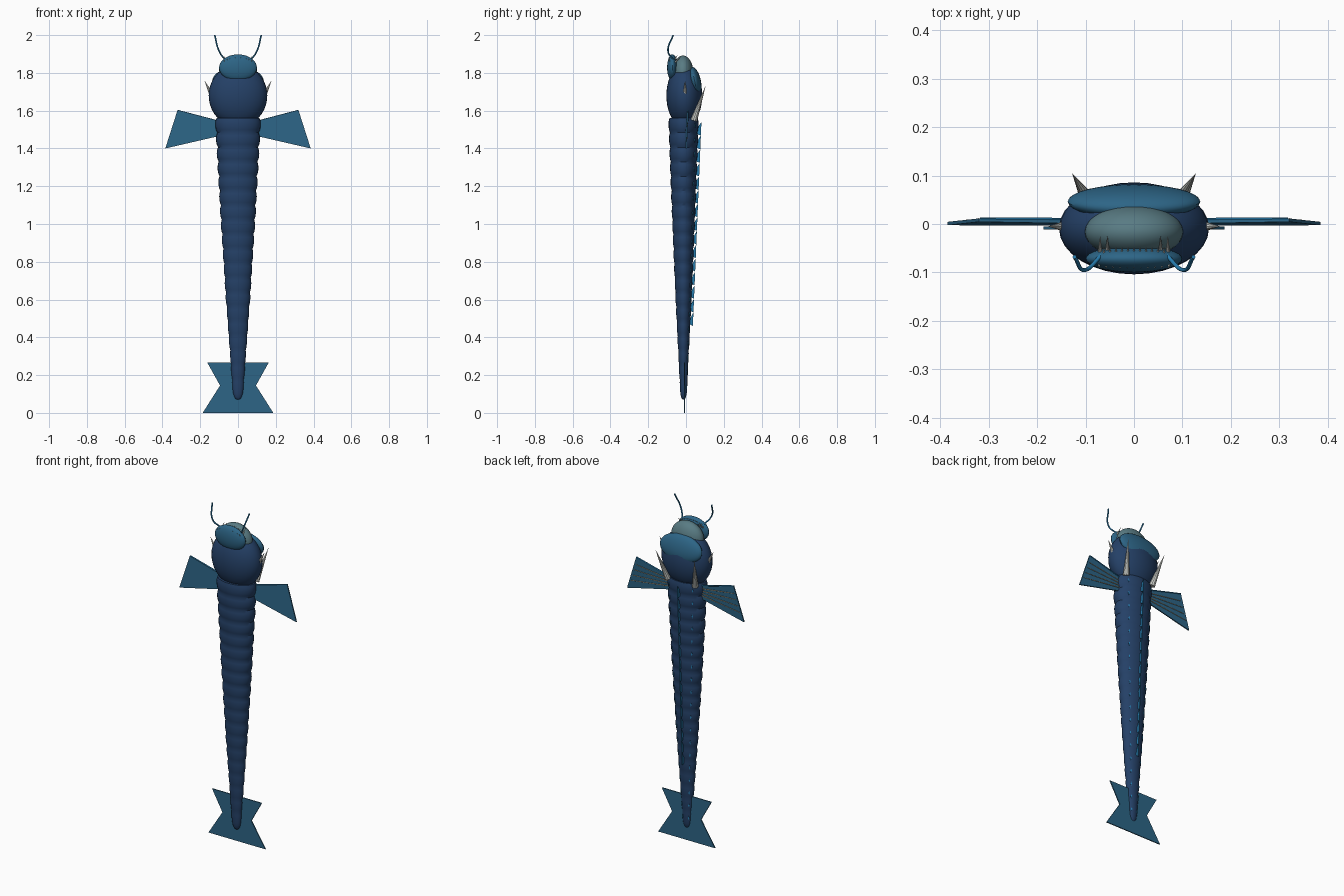
import bpy, bmesh, math
from mathutils import Vector, Matrix

if "Cube" in bpy.data.objects:
    bpy.data.objects.remove(bpy.data.objects["Cube"])


def material(name, rgb):
    m = bpy.data.materials.new(name)
    m.diffuse_color = (*rgb, 1)
    m.use_nodes = True
    m.node_tree.nodes["Principled BSDF"].inputs["Base Color"].default_value = m.diffuse_color
    return m


NAVY = material("navy skin", (0.018, 0.052, 0.135))
TEAL = material("teal blue fin", (0.026, 0.13, 0.24))
BRIGHT = material("bright blue", (0.02, 0.2, 0.42))
GREY = material("grey teal snout", (0.10, 0.20, 0.23))
BONE = material("pale bone", (0.68, 0.70, 0.66))
TAN = material("tan ray", (0.38, 0.28, 0.17))


def finish(name, bm, mat, smooth=True):
    bmesh.ops.recalc_face_normals(bm, faces=bm.faces)
    me = bpy.data.meshes.new(name)
    bm.to_mesh(me)
    bm.free()
    me.materials.append(mat)
    ob = bpy.data.objects.new(name, me)
    bpy.context.collection.objects.link(ob)
    if smooth:
        bpy.ops.object.select_all(action='DESELECT')
        ob.select_set(True)
        bpy.context.view_layer.objects.active = ob
        bpy.ops.object.shade_smooth_by_angle(angle=math.radians(35))
    return ob


def ellipsoid(name, loc, radii, mat, tilt=0):
    bm = bmesh.new()
    mx = Matrix.Translation(loc) @ Matrix.Rotation(tilt, 4, 'X') @ Matrix.Diagonal((*radii, 1))
    bmesh.ops.create_uvsphere(bm, u_segments=32, v_segments=20, radius=1, matrix=mx)
    return finish(name, bm, mat)


def add_cone(bm, a, b, r1, r2=0.0, n=8):
    a, b = Vector(a), Vector(b)
    d = b - a
    mx = Matrix.Translation((a + b) / 2) @ d.to_track_quat('Z', 'Y').to_matrix().to_4x4()
    bmesh.ops.create_cone(bm, cap_ends=True, segments=n, radius1=r1, radius2=r2,
                          depth=d.length, matrix=mx)


def add_plate(bm, pts, offset):
    """Solid plate: polygon pts swept by offset."""
    off = Vector(offset)
    f = bm.faces.new([bm.verts.new(Vector(p) - off / 2) for p in pts])
    ext = bmesh.ops.extrude_face_region(bm, geom=[f], use_keep_orig=True)
    bmesh.ops.translate(bm, vec=off, verts=[g for g in ext["geom"] if isinstance(g, bmesh.types.BMVert)])


# Body taper
TAPER = [(0.07, 0.024), (0.3, 0.041), (0.6, 0.064), (1.0, 0.09), (1.37, 0.111), (1.57, 0.121)]
CY, FLAT = -0.013, 0.66


def body_radius(z):
    for (z0, r0), (z1, r1) in zip(TAPER, TAPER[1:]):
        if z <= z1:
            return r0 + (r1 - r0) * (z - z0) / (z1 - z0)
    return TAPER[-1][1]


# Segmented body: scalloped rings with a rounded tail tip
bm = bmesh.new()
SEG, TOP, BOTTOM, STEPS, N = 19, 1.56, 0.10, 5, 28
profile = [(0.07, 0.004), (0.074, 0.012), (0.083, 0.019)]
pitch = (TOP - BOTTOM) / SEG
for i in range(SEG * STEPS + 1):
    z = BOTTOM + pitch * i / STEPS
    t = (i % STEPS) / STEPS
    profile.append((z, body_radius(z) * (0.94 + 0.075 * math.sin(math.pi * t) ** 0.7)))
rings = []
for z, r in profile:
    ring = []
    for k in range(N):
        a = 2 * math.pi * k / N
        ring.append(bm.verts.new((r * math.cos(a), CY + FLAT * r * math.sin(a), z)))
    rings.append(ring)
for lo, hi in zip(rings, rings[1:]):
    for k in range(N):
        bm.faces.new((lo[k], lo[(k + 1) % N], hi[(k + 1) % N], hi[k]))
bm.faces.new(rings[0])
bm.faces.new(rings[-1])
finish("segmented_body", bm, NAVY)

# Head, snout, jaw and crest
ellipsoid("head", (0, -0.009, 1.68), (0.155, 0.095, 0.165), NAVY)
ellipsoid("snout", (0, -0.016, 1.80), (0.102, 0.055, 0.092), GREY)
ellipsoid("jaw", (0, -0.072, 1.828), (0.1, 0.028, 0.07), TEAL)
ellipsoid("head_crest", (0, 0.046, 1.755), (0.137, 0.033, 0.078), TEAL, math.radians(12))

# Horns and cheek spikes
bm = bmesh.new()
for s in (-1, 1):
    add_cone(bm, (s * 0.09, 0.042, 1.55), (s * 0.128, 0.105, 1.735), 0.018, n=10)
finish("back_horns", bm, BONE)
bm = bmesh.new()
for s in (-1, 1):
    add_cone(bm, (s * 0.14, -0.005, 1.685), (s * 0.178, -0.005, 1.76), 0.012, n=10)
finish("cheek_spikes", bm, BONE)

# Teeth and fangs
bm = bmesh.new()
for i in range(11):
    u = (i - 5) / 5
    z = 1.885 - 0.012 * u * u
    add_cone(bm, (0.062 * u, -0.062, z - 0.005), (0.062 * u, -0.046, z + 0.006), 0.003, n=6)
    add_cone(bm, (0.072 * u, -0.083, z - 0.012), (0.072 * u, -0.092, z - 0.002), 0.003, n=6)
finish("small_teeth", bm, BONE)
bm = bmesh.new()
for s in (-1, 1):
    for x in (0.055, 0.07):
        add_cone(bm, (s * x, -0.06, 1.855), (s * x, -0.024, 1.888), 0.005)
finish("fangs", bm, BONE)

# Curved antennae
for s, side in ((-1, "left"), (1, "right")):
    cu = bpy.data.curves.new(side + "_antenna", 'CURVE')
    cu.dimensions = '3D'
    cu.bevel_depth = 0.0042
    cu.bevel_resolution = 2
    cu.use_fill_caps = True
    sp = cu.splines.new('BEZIER')
    pts = [(0.065, -0.062, 1.865), (0.1, -0.095, 1.915), (0.123, -0.068, 2.0)]
    sp.bezier_points.add(len(pts) - 1)
    for bp, p in zip(sp.bezier_points, pts):
        bp.co = (s * p[0], p[1], p[2])
        bp.handle_left_type = bp.handle_right_type = 'AUTO'
    cu.materials.append(BRIGHT)
    bpy.context.collection.objects.link(bpy.data.objects.new(side + "_antenna", cu))

# Side fins with a bright leading spar and tan rays on the back
fins, spars, rays = bmesh.new(), bmesh.new(), bmesh.new()
for s in (-1, 1):
    add_plate(fins, [(s * 0.09, 0.004, 1.542), (s * 0.32, 0.008, 1.603),
                     (s * 0.385, 0.001, 1.40), (s * 0.09, 0.0, 1.468)], (0, 0.007, 0))
    add_cone(spars, (s * 0.10, 0.010, 1.544), (s * 0.318, 0.011, 1.601), 0.003, 0.003, 6)
    for k in range(1, 5):
        t = k / 5
        add_cone(rays, (s * 0.10, 0.007 - 0.003 * t, 1.54 - 0.068 * t),
                 (s * (0.31 + 0.062 * t), 0.012 - 0.007 * t, 1.592 - 0.175 * t), 0.0028, 0.0015, 6)
finish("side_fins", fins, TEAL, False)
finish("side_fin_spars", spars, BRIGHT)
finish("side_fin_rays", rays, TAN)

# Tail fin
bm = bmesh.new()
add_plate(bm, [(-0.163, -0.008, 0.267), (0.163, -0.008, 0.267), (0.095, -0.008, 0.145),
               (0.187, -0.008, 0), (-0.187, -0.008, 0), (-0.095, -0.008, 0.145)], (0, 0.006, 0))
finish("tail_fin", bm, TEAL, False)

# Notched ridge sail running down the back
bm = bmesh.new()
z = 1.54
while z > 0.5:
    low = z - 0.072
    edge = lambda h: 0.036 + 0.042 * (h - 0.45)
    root = CY + FLAT * body_radius(low) * 0.85
    add_plate(bm, [(0, edge(z), z), (0, edge(low), low), (0, root, low + 0.01), (0, root, low + 0.03)],
              (0.005, 0, 0))
    z = low
finish("back_ridge", bm, BRIGHT, False)

# Small bright scales in two rows on the back
bm = bmesh.new()
for i in range(SEG):
    z = BOTTOM + pitch * (i + 0.5)
    r = body_radius(z) * 1.015
    for s in (-1, 1):
        a = math.radians(90 - s * 40)
        n = Vector((FLAT * math.cos(a), math.sin(a), 0)).normalized()
        c = Vector((r * math.cos(a), CY + FLAT * r * math.sin(a), z))
        t = Vector((n.y, -n.x, 0)) * 0.004
        up = Vector((0, 0, 0.012))
        add_plate(bm, [c + up, c + t, c - up, c - t], n * 0.005)
finish("back_scales", bm, BRIGHT, False)
